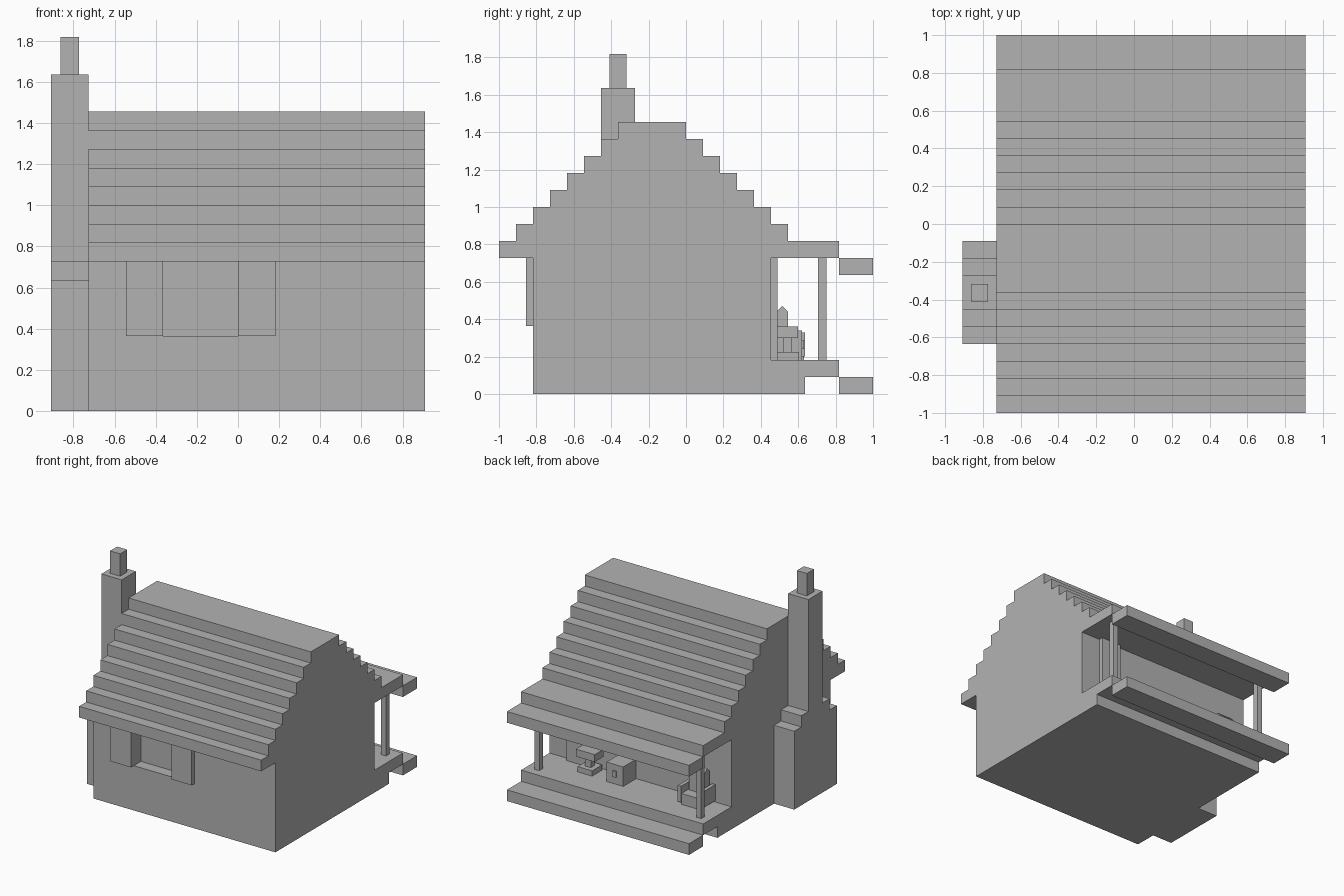
import bpy, bmesh
from math import pi

cube = bpy.data.objects.get("Cube")
if cube:
    bpy.data.objects.remove(cube, do_unlink=True)

U = 1 / 11  # one building block
X0, X1 = -8 * U, 10 * U

grey = bpy.data.materials.new("plain_grey")
grey.use_nodes = True
colour = (0.45, 0.45, 0.45, 1)
grey.diffuse_color = colour
grey.node_tree.nodes["Principled BSDF"].inputs["Base Color"].default_value = colour


def finish(name, bm):
    bmesh.ops.recalc_face_normals(bm, faces=bm.faces)
    mesh = bpy.data.meshes.new(name)
    bm.to_mesh(mesh)
    bm.free()
    mesh.materials.append(grey)
    obj = bpy.data.objects.new(name, mesh)
    bpy.context.scene.collection.objects.link(obj)
    return obj


def box(name, xs, ys, zs):
    bm = bmesh.new()
    bmesh.ops.create_cube(bm, size=1)
    for v in bm.verts:
        v.co = [r[0] if c < 0 else r[1] for c, r in zip(v.co, (xs, ys, zs))]
    return finish(name, bm)


def extrude_x(name, profile, x0, x1):
    """Extrude a y-z outline along x."""
    bm = bmesh.new()
    face = bm.faces.new([bm.verts.new((x0, y, z)) for y, z in profile])
    result = bmesh.ops.extrude_face_region(bm, geom=[face])
    verts = [g for g in result["geom"] if isinstance(g, bmesh.types.BMVert)]
    bmesh.ops.translate(bm, verts=verts, vec=(x1 - x0, 0, 0))
    return finish(name, bm)


# House body: wall, stepped roof and porch deck in one side outline (in blocks)
outline = [(-9, 0), (-9, 8), (-11, 8)]
for i in range(8):
    outline += [(-11 + i, 9 + i), (-10 + i, 9 + i)]
outline.pop()
for i in range(7):
    outline += [(i, 16 - i), (i, 15 - i)]
outline += [(9, 9), (9, 8), (5, 8), (5, 2), (9, 2), (9, 1), (7, 1), (7, 0)]
house = extrude_x("house_body", [(y * U, z * U) for y, z in outline], X0, X1)

# Window recess in the front wall
cutter = box("window_cutter", (-4 * U, 0), (-10 * U, -8 * U), (4 * U, 8 * U))
cutter.hide_render = True
cutter.hide_viewport = True
cutter.display_type = "WIRE"
cut = house.modifiers.new("window_recess", "BOOLEAN")
cut.operation = "DIFFERENCE"
cut.solver = "EXACT"
cut.object = cutter

# Shutters either side of the window
for name, x in (("right_shutter", -6 * U), ("left_shutter", 0)):
    box(name, (x, x + 2 * U), (-0.855, -9 * U), (4 * U, 8 * U))

# Back door
box("back_door", (0.55, 0.73), (5 * U, 0.49), (2 * U, 8 * U))

# Lower eave and lower porch step
for name, z in (("porch_eave", 7 * U), ("porch_step", 0)):
    box(name, (X0, X1), (9 * U, 11 * U), (z, z + U))

# Porch posts
for name, x in (("left_post", 0.815), ("right_post", -0.64)):
    box(name, (x - 0.022, x + 0.022), (0.705, 0.75), (2 * U, 8 * U))

# Chimney with stepped shoulders, stack and flue
stack = [(-7, 0), (-7, 7), (-6, 7), (-6, 8), (-5, 8), (-5, 18),
         (-3, 18), (-3, 8), (-2, 8), (-2, 7), (-1, 7), (-1, 0)]
extrude_x("chimney", [(y * U, z * U) for y, z in stack], -10 * U, X0)
box("chimney_flue", (-9.5 * U, -8.5 * U), (-4.5 * U, -3.5 * U), (18 * U, 20 * U))

# Porch crate with a handle
box("crate", (0.13, 0.28), (5 * U, 0.62), (2 * U, 0.34))
box("crate_handle", (0.19, 0.22), (0.62, 0.63), (0.24, 0.29))

# Pedestal table
box("table_base", (0.42, 0.55), (0.475, 0.605), (2 * U, 0.225))
box("table_stem", (0.46, 0.51), (0.52, 0.565), (0.225, 0.30))
box("table_top", (0.40, 0.57), (0.485, 0.60), (0.30, 0.36))

# Armchair
box("chair_seat", (-0.56, -0.40), (0.475, 0.63), (2 * U, 0.27))
for name, x in (("left_chair_arm", -0.40), ("right_chair_arm", -0.59)):
    box(name, (x, x + 0.03), (0.465, 0.635), (0.20, 0.33))
extrude_x("chair_back", [(0.485, 0.25), (0.485, 0.44), (0.515, 0.47),
                         (0.545, 0.44), (0.545, 0.25)], -0.55, -0.41)
